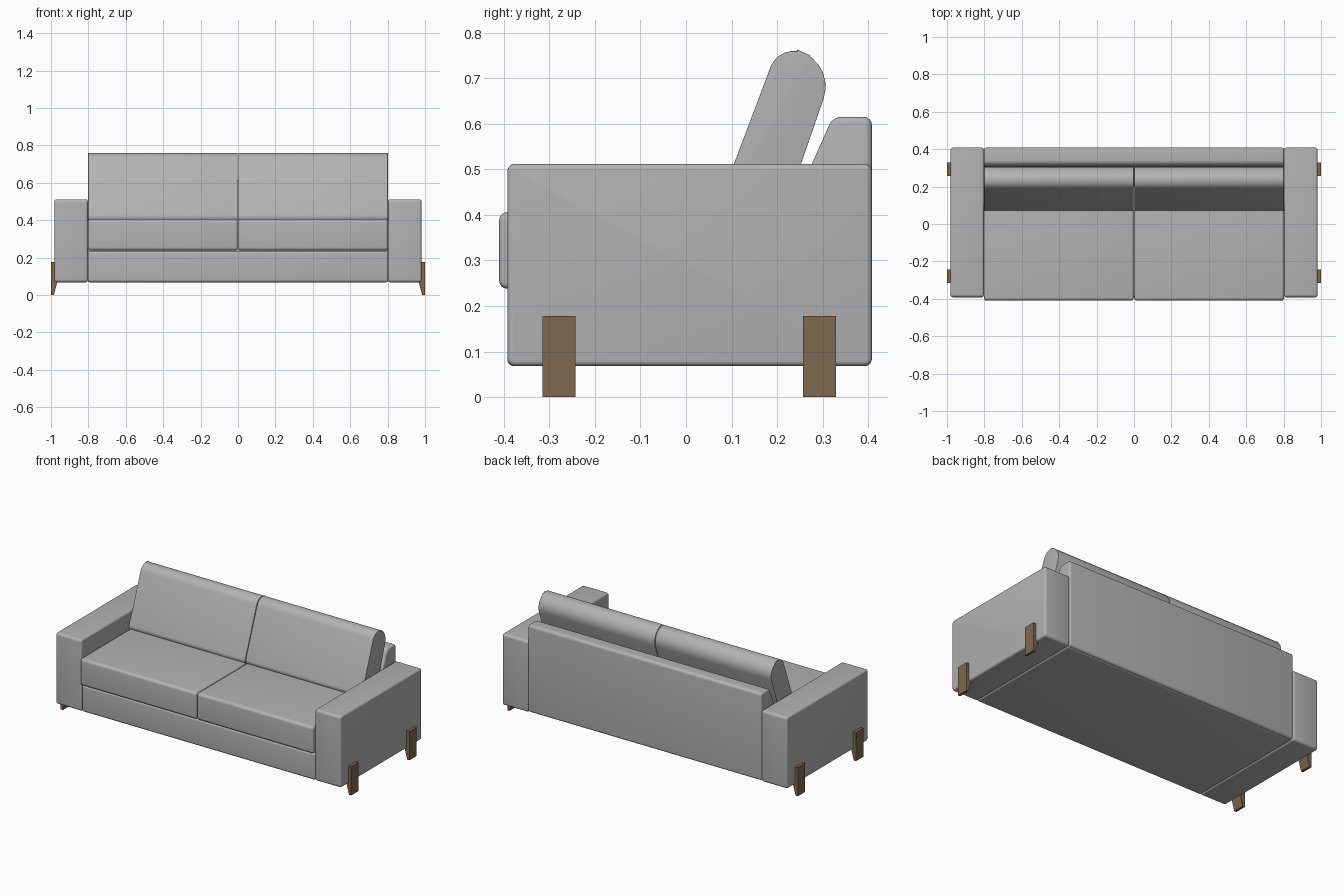
import bpy, bmesh, math
from mathutils import Vector

if "Cube" in bpy.data.objects:
    bpy.data.objects.remove(bpy.data.objects["Cube"])


def material(name, rgb):
    m = bpy.data.materials.new(name)
    m.diffuse_color = (*rgb, 1)
    m.use_nodes = True
    m.node_tree.nodes["Principled BSDF"].inputs["Base Color"].default_value = m.diffuse_color
    return m


FABRIC = material("grey fabric", (0.45, 0.45, 0.45))
WOOD = material("brown wood", (0.2, 0.14, 0.08))


def rounded(corners, steps=6):
    """Round each (u, z, radius) corner of a polygon with an arc."""
    pts = []
    for i, (u, z, r) in enumerate(corners):
        p = Vector((u, z))
        a = (Vector(corners[i - 1][:2]) - p).normalized()
        b = (Vector(corners[(i + 1) % len(corners)][:2]) - p).normalized()
        if r == 0:
            pts.append(p)
            continue
        half = a.angle(b) / 2
        centre = p + (a + b).normalized() * (r / math.sin(half))
        start = p + a * (r / math.tan(half)) - centre
        end = p + b * (r / math.tan(half)) - centre
        sweep = start.angle(end)
        for k in range(steps + 1):
            t = k / steps
            pts.append(centre + (start * math.sin((1 - t) * sweep)
                                 + end * math.sin(t * sweep)) / math.sin(sweep))
    return pts


def prism(name, corners, lo, hi, mat, soft=0.012, axis="x"):
    """Extrude a rounded profile along an axis and soften both end rims."""
    bm = bmesh.new()
    pts = rounded(corners)
    place = (lambda p, w: (w, p.x, p.y)) if axis == "x" else (lambda p, w: (p.x, w, p.y))
    rings = [[bm.verts.new(place(p, w)) for p in pts] for w in (lo, hi)]
    caps = [bm.faces.new(r) for r in rings]
    n = len(pts)
    for i in range(n):
        j = (i + 1) % n
        bm.faces.new((rings[0][i], rings[0][j], rings[1][j], rings[1][i]))
    bmesh.ops.recalc_face_normals(bm, faces=bm.faces)
    if soft:
        rim = [e for f in caps for e in f.edges]
        bmesh.ops.bevel(bm, geom=rim, offset=soft, segments=4, profile=0.5,
                        affect="EDGES", clamp_overlap=True)
    me = bpy.data.meshes.new(name)
    bm.to_mesh(me)
    bm.free()
    me.materials.append(mat)
    ob = bpy.data.objects.new(name, me)
    bpy.context.collection.objects.link(ob)
    bpy.ops.object.select_all(action="DESELECT")
    ob.select_set(True)
    bpy.context.view_layer.objects.active = ob
    bpy.ops.object.shade_smooth_by_angle(angle=math.radians(35))
    return ob


def box(y0, y1, z0, z1, r):
    return [(y0, z0, r), (y1, z0, r), (y1, z1, r), (y0, z1, r)]


# Base and fixed backrest
prism("base", box(-0.392, 0.395, 0.068, 0.236, 0.015), -0.803, 0.803, FABRIC)
prism("backrest", [(0.408, 0.072, 0.015), (0.408, 0.615, 0.018), (0.322, 0.615, 0.03),
                   (0.20, 0.34, 0.015), (0.20, 0.072, 0.015)], -0.803, 0.803, FABRIC)

# Leaning back cushion profile
back_profile = [(0.063, 0.40, 0.03), (0.206, 0.779, 0.055),
                (0.326, 0.725, 0.08), (0.20, 0.36, 0.03)]
# Leg profile: plate on the arm's side, wedge foot below it
leg_profile = [(0.978, 0.178, 0), (1.0, 0.178, 0), (1.0, 0.0, 0),
               (0.985, 0.0, 0), (0.967, 0.066, 0), (0.978, 0.072, 0)]

for side, s in (("left", -1), ("right", 1)):
    def span(a, b):
        return sorted((s * a, s * b))

    # Arm, seat cushion, back cushion
    prism(side + "_arm", box(-0.392, 0.408, 0.068, 0.512, 0.016), *span(0.803, 0.981), FABRIC)
    prism(side + "_seat_cushion", box(-0.41, 0.21, 0.238, 0.406, 0.018),
          *span(0.002, 0.801), FABRIC)
    prism(side + "_back_cushion", back_profile, *span(0.002, 0.801), FABRIC)

    # Legs
    for where, y in (("front", -0.279), ("back", 0.293)):
        prism(f"{side}_{where}_leg", [(s * u, z, r) for u, z, r in leg_profile],
              y - 0.036, y + 0.036, WOOD, soft=0, axis="y")
